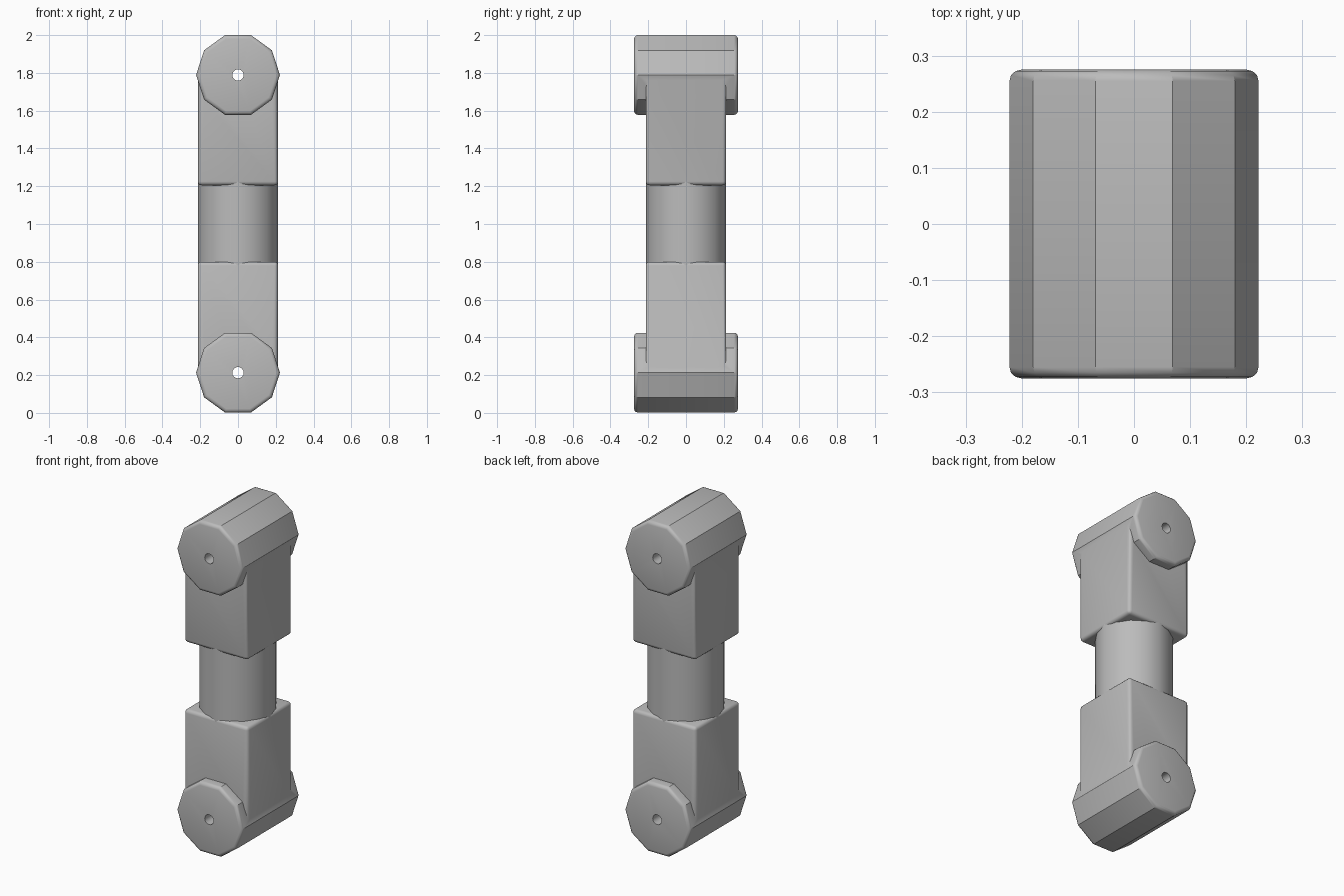
import bpy, bmesh, math

if "Cube" in bpy.data.objects:
    bpy.data.objects.remove(bpy.data.objects["Cube"])

grey = bpy.data.materials.new("mid grey")
grey.diffuse_color = (0.5, 0.5, 0.5, 1)
grey.use_nodes = True
grey.node_tree.nodes["Principled BSDF"].inputs["Base Color"].default_value = grey.diffuse_color


def finish(name, bm):
    bmesh.ops.recalc_face_normals(bm, faces=bm.faces)
    me = bpy.data.meshes.new(name)
    bm.to_mesh(me)
    bm.free()
    me.materials.append(grey)
    ob = bpy.data.objects.new(name, me)
    bpy.context.collection.objects.link(ob)
    return ob


def prism(name, sides, r, a, b, axis, centre_z=0.0, bevel=0.0):
    """Straight prism from a to b along y or z."""
    bm = bmesh.new()
    rings = []
    for t in (a, b):
        ring = []
        for i in range(sides):
            c = r * math.cos(2 * math.pi * i / sides)
            s = r * math.sin(2 * math.pi * i / sides)
            ring.append(bm.verts.new((c, t, centre_z + s) if axis == "y" else (c, s, t)))
        rings.append(ring)
    caps = [bm.faces.new(ring) for ring in rings]
    for i in range(sides):
        j = (i + 1) % sides
        bm.faces.new((rings[0][i], rings[0][j], rings[1][j], rings[1][i]))
    if bevel:
        rim = [e for f in caps for e in f.edges]
        bmesh.ops.bevel(bm, geom=rim, offset=bevel, segments=3, profile=0.5, affect="EDGES")
    return finish(name, bm)


def block(name, half, z0, z1, bevel):
    bm = bmesh.new()
    bmesh.ops.create_cube(bm, size=1)
    for v in bm.verts:
        v.co.x *= 2 * half
        v.co.y *= 2 * half
        v.co.z = z0 if v.co.z < 0 else z1
    bmesh.ops.bevel(bm, geom=bm.edges[:], offset=bevel, segments=3, profile=0.5, affect="EDGES")
    return finish(name, bm)


def combine(target, other, operation):
    mod = target.modifiers.new("combine", "BOOLEAN")
    mod.operation = operation
    mod.solver = "EXACT"
    mod.object = other
    bpy.context.view_layer.objects.active = target
    bpy.ops.object.modifier_apply(modifier=mod.name)
    bpy.data.objects.remove(other)


def smooth(ob):
    bpy.ops.object.select_all(action="DESELECT")
    ob.select_set(True)
    bpy.context.view_layer.objects.active = ob
    bpy.ops.object.shade_smooth_by_angle(angle=math.radians(32))


# Two link ends: square block joined to a ten-sided drum with a pin hole
for name, hub_z, end_z in (("lower_link", 0.213, 0.80), ("upper_link", 1.789, 1.205)):
    body = block(name, 0.213, min(hub_z, end_z), max(hub_z, end_z), 0.02)
    drum = prism("drum", 10, 0.222, -0.275, 0.275, "y", hub_z, 0.02)
    combine(body, drum, "UNION")
    pin = prism("pin_hole_cutter", 16, 0.03, -0.4, 0.4, "y", hub_z)
    combine(body, pin, "DIFFERENCE")
    smooth(body)

# Round neck between the blocks
smooth(prism("neck", 16, 0.213, 0.78, 1.225, "z"))
